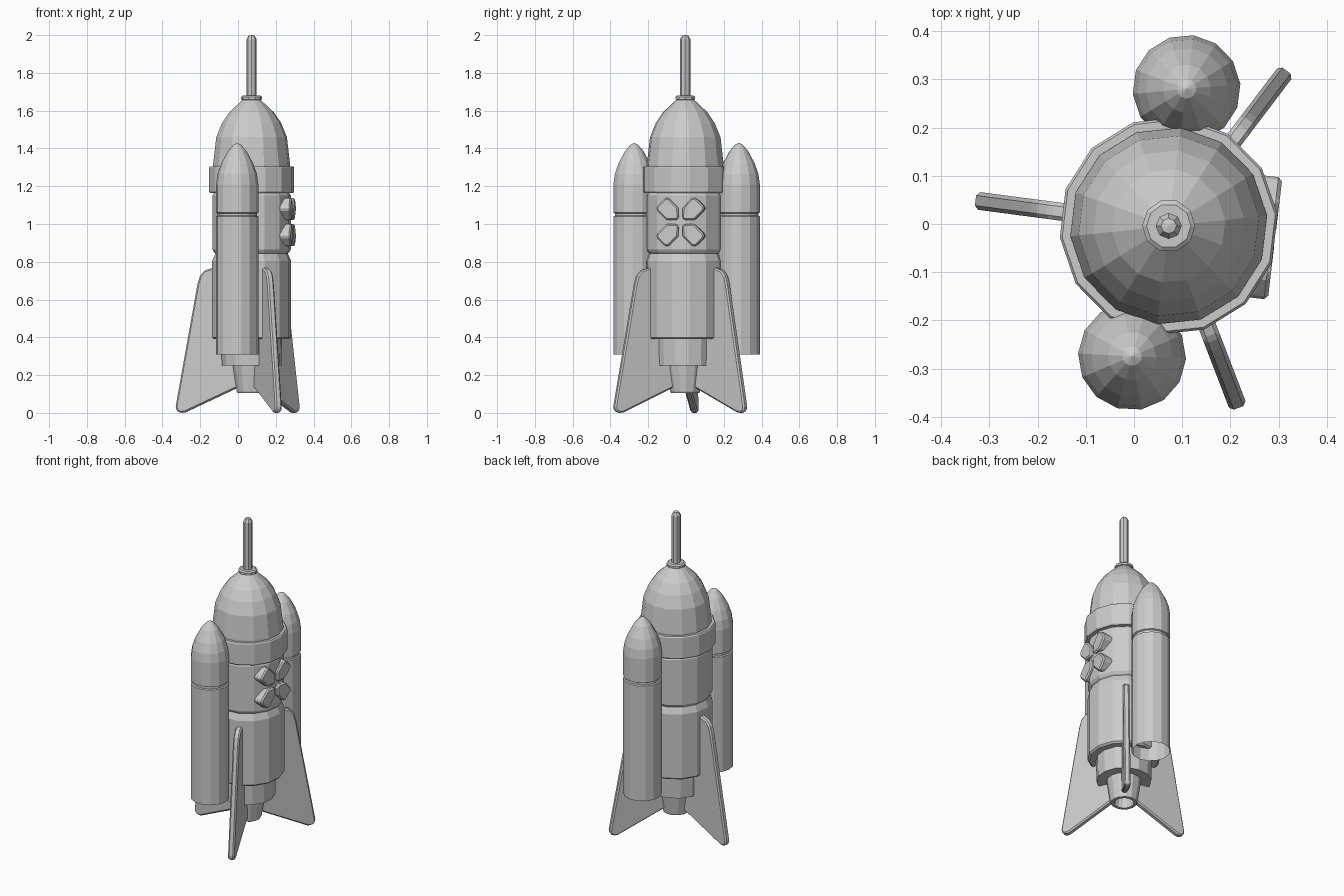
import bpy, bmesh, math
from mathutils import Matrix, Vector

if "Cube" in bpy.data.objects:
    bpy.data.objects.remove(bpy.data.objects["Cube"])

AXIS = Vector((0.072, -0.004, 0))


def lathe(name, profile, sides, centre, turn=0.0):
    """Revolve (radius, z) points into a flat-faceted shell."""
    bm = bmesh.new()
    rings = []
    for r, z in profile:
        if r == 0:
            rings.append([bm.verts.new((centre.x, centre.y, z))] * sides)
            continue
        ring = []
        for i in range(sides):
            a = math.radians(turn) + 2 * math.pi * i / sides
            ring.append(bm.verts.new((centre.x + r * math.cos(a), centre.y + r * math.sin(a), z)))
        rings.append(ring)
    for lo, hi in zip(rings, rings[1:]):
        for i in range(sides):
            j = (i + 1) % sides
            bm.faces.new(list(dict.fromkeys((lo[i], lo[j], hi[j], hi[i]))))
    return finish(name, bm)


def finish(name, bm):
    mesh = bpy.data.meshes.new(name)
    bm.to_mesh(mesh)
    bm.free()
    ob = bpy.data.objects.new(name, mesh)
    bpy.context.collection.objects.link(ob)
    return ob


def slab(name, outline, depth, matrix, bevel):
    """Extrude a local XY outline along local Z, then place it."""
    bm = bmesh.new()
    face = bm.faces.new([bm.verts.new((x, y, -depth / 2)) for x, y in outline])
    new = bmesh.ops.extrude_face_region(bm, geom=[face])["geom"]
    bmesh.ops.translate(bm, vec=(0, 0, depth),
                        verts=[v for v in new if isinstance(v, bmesh.types.BMVert)])
    bmesh.ops.recalc_face_normals(bm, faces=bm.faces)
    ob = finish(name, bm)
    ob.matrix_world = matrix
    mod = ob.modifiers.new("edge_bevel", "BEVEL")
    mod.width = bevel
    mod.segments = 1
    return ob


def frame(origin, x, y, z):
    m = Matrix((x, y, z)).transposed().to_4x4()
    m.translation = origin
    return m


UP = Vector((0, 0, 1))

# Hull: stern skirt, lower stage, groove, upper stage
lathe("hull", [(0, 0.25), (0.158, 0.25), (0.162, 0.39), (0.2, 0.39), (0.21, 0.40),
               (0.21, 0.805), (0.197, 0.835), (0.193, 0.845), (0.2, 0.85), (0.209, 0.865),
               (0.209, 1.15), (0.2, 1.165), (0.2, 1.2)], 14, AXIS, 6)

# Collar band and nose cone
lathe("collar", [(0.195, 1.165), (0.222, 1.165), (0.227, 1.172), (0.227, 1.298),
                 (0.222, 1.305), (0.195, 1.305)], 14, AXIS, 6)
lathe("nose_cone", [(0.205, 1.29), (0.205, 1.315), (0.188, 1.46), (0.157, 1.535),
                    (0.118, 1.592), (0.045, 1.66), (0, 1.665)], 14, AXIS, 6)

# Antenna with its foot
lathe("antenna_foot", [(0.045, 1.655), (0.055, 1.66), (0.055, 1.673), (0.046, 1.68),
                       (0, 1.68)], 10, AXIS)
lathe("antenna", [(0.027, 1.67), (0.027, 1.978), (0.016, 1.997), (0, 2.0)], 8, AXIS)

# Engine nozzle, hollow at the bottom
lathe("nozzle", [(0, 0.19), (0.05, 0.19), (0.057, 0.105), (0.075, 0.105), (0.079, 0.112),
                 (0.1, 0.25)], 14, AXIS, 6)

# Two side boosters, open underneath
booster = [(0.112, 0.31), (0.112, 1.04), (0.104, 1.044), (0.104, 1.056), (0.112, 1.06),
           (0.112, 1.21), (0.104, 1.265), (0.085, 1.32), (0.05, 1.385), (0.02, 1.42), (0, 1.43)]
for name, x, y in (("booster_front", -0.004, -0.274), ("booster_back", 0.109, 0.28)):
    turn = math.degrees(math.atan2(y - AXIS.y, x - AXIS.x))
    lathe(name, booster, 14, Vector((x, y, 0)), turn)

# Three swept fins
fin = [(0.07, 0.135), (0.355, 0.002), (0.38, 0.0), (0.4, 0.012), (0.404, 0.035),
       (0.288, 0.68), (0.275, 0.725), (0.25, 0.755), (0.205, 0.768), (0.15, 0.768), (0.07, 0.7)]
for i, deg in enumerate((172.5, 52.8, 291)):
    a = math.radians(deg)
    out = Vector((math.cos(a), math.sin(a), 0))
    slab(f"fin_{i + 1}", fin, 0.037, frame(AXIS, out, UP, out.cross(UP)), 0.008)

# Four rounded hatch petals laid out in a cross on the +x side
petal = [(0.022, 0.008), (0.022, -0.008), (0.058, -0.042), (0.066, -0.045), (0.135, -0.045),
         (0.148, -0.032), (0.148, 0.032), (0.135, 0.045), (0.066, 0.045), (0.058, 0.042)]
a = math.radians(-6.8)
normal = Vector((math.cos(a), math.sin(a), 0))
side = UP.cross(normal)
for i in range(4):
    t = math.radians(45 + 90 * i)
    radial = side * math.cos(t) + UP * math.sin(t)
    centre = AXIS + normal * 0.189 + UP * 1.01
    slab(f"hatch_petal_{i + 1}", petal, 0.066,
         frame(centre, radial, normal.cross(radial), normal), 0.009)
